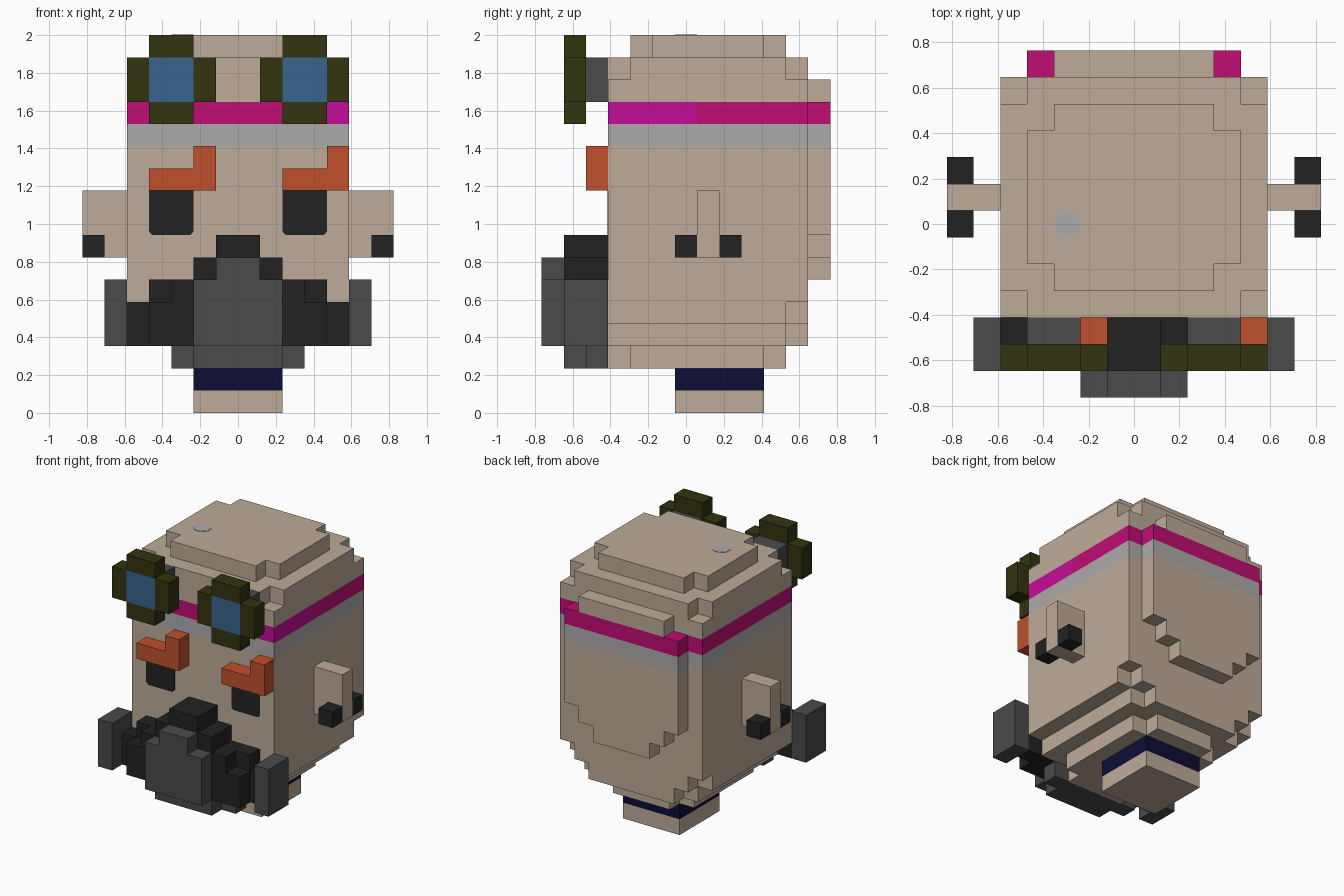
import bpy, bmesh
from mathutils import Vector

cube = bpy.data.objects.get("Cube")
if cube:
    bpy.data.objects.remove(cube, do_unlink=True)

U = 2 / 17          # edge length of one block
MID = 6.5           # block rows from the front edge to the centre
AXES = [Vector(a) for a in ((1, 0, 0), (0, 1, 0), (0, 0, 1))]


def material(name, r, g, b):
    m = bpy.data.materials.new(name)
    m.use_nodes = True
    m.diffuse_color = (r, g, b, 1)
    m.node_tree.nodes["Principled BSDF"].inputs["Base Color"].default_value = (r, g, b, 1)
    return m


SKIN = material("skin", .515, .407, .314)
CLOTH = material("band_grey", .42, .4, .4)
PINK = material("band_magenta", .527, .004, .174)
BRIGHT = material("band_bright_magenta", .552, .004, .314)
BLACK = material("black", .016, .016, .016)
GREY = material("dark_grey", .069, .069, .069)
OLIVE = material("olive", .033, .033, .005)
BLUE = material("lens_blue", .04, .127, .262)
ORANGE = material("orange", .527, .08, .025)
NAVY = material("navy", .004, .004, .04)


def place(p):
    return Vector((p[0] * U, (p[1] - MID) * U, p[2] * U))


def finish(name, bm, mats):
    mesh = bpy.data.meshes.new(name)
    bm.to_mesh(mesh)
    bm.free()
    for m in mats:
        mesh.materials.append(m)
    ob = bpy.data.objects.new(name, mesh)
    bpy.context.collection.objects.link(ob)
    return ob


def blocks(name, boxes, *mats, rule=None):
    """Fuse boxes (x0, x1, y0, y1, z0, z1) in block units into one outer shell."""
    cells = {(x, y, z) for x0, x1, y0, y1, z0, z1 in boxes
             for x in range(x0, x1) for y in range(y0, y1) for z in range(z0, z1)}
    bm = bmesh.new()
    for cell in cells:
        centre = Vector(cell) + Vector((.5, .5, .5))
        for i, axis in enumerate(AXES):
            for side in (-1, 1):
                n = axis * side
                if tuple(int(c) for c in Vector(cell) + n) in cells:
                    continue
                a, b = AXES[(i + 1) % 3] / 2, AXES[(i + 2) % 3] / 2 * side
                mid = centre + n / 2
                f = bm.faces.new([bm.verts.new(place(mid + q))
                                  for q in (-a - b, a - b, a + b, b - a)])
                if rule:
                    f.material_index = rule(centre, n)
    bmesh.ops.remove_doubles(bm, verts=bm.verts, dist=U / 100)
    bmesh.ops.dissolve_limit(bm, angle_limit=.01, verts=bm.verts, edges=bm.edges,
                             delimit={'MATERIAL'})
    return finish(name, bm, mats)


def plate(name, points, normal, mat):
    """Thin painted plate on a surface."""
    bm = bmesh.new()
    f = bm.faces.new([bm.verts.new(place(p)) for p in points])
    top = bmesh.ops.extrude_face_region(bm, geom=[f])["geom"]
    bmesh.ops.translate(bm, vec=Vector(normal) * .003,
                        verts=[v for v in top if isinstance(v, bmesh.types.BMVert)])
    bmesh.ops.recalc_face_normals(bm, faces=bm.faces)
    return finish(name, bm, [mat])


def both(x0, x1, *rest):
    """A box and its mirror image."""
    return [(x0, x1, *rest), (-x1, -x0, *rest)]


# Head with stepped crown and jaw, and a raised panel at the back
def head_colour(c, n):
    if c.z > 13 and c.z < 14:
        if (n.x > 0 and c.y < 7 and c.x > 4) or (n.y < 0 and c.x > 4):
            return 3
        return 2
    return 1 if 12 < c.z < 13 else 0


blocks("head", [
    (-3, 3, 4, 10, 2, 3), (-2, 2, 3, 11, 2, 3),
    (-4, 4, 3, 11, 3, 4), (-3, 3, 11, 12, 3, 4),
    (-5, 5, 3, 11, 4, 5), (-4, 4, 11, 12, 4, 5),
    (-5, 5, 3, 12, 5, 15),
    (-5, 5, 4, 11, 15, 16), (-4, 4, 3, 12, 15, 16),
    (-4, 4, 5, 10, 16, 17), (-3, 3, 4, 11, 16, 17),
    (-4, 4, 12, 13, 8, 14), (-3, 3, 12, 13, 7, 15), (-2, 2, 12, 13, 6, 8),
], SKIN, CLOTH, PINK, BRIGHT, rule=head_colour)

# Neck with collar
blocks("neck", [(-2, 2, 6, 10, 0, 2)], SKIN, NAVY, rule=lambda c, n: int(c.z > 1))

# Ears and earrings
for side, x in (("left", 5), ("right", -7)):
    blocks(side + "_ear", [(x, x + 2, 7, 8, 7, 10)], SKIN)
    tip = 6 if x > 0 else -7
    for where, y in (("front", 6), ("back", 8)):
        blocks(f"{side}_earring_{where}", [(tip, tip + 1, y, y + 1, 7, 8)], BLACK)

# Eyes with clipped lower corners
for side, x in (("left", 2), ("right", -4)):
    plate(side + "_eye", [(x, 3, 10), (x, 3, 8.15), (x + .15, 3, 8), (x + 1.85, 3, 8),
                          (x + 2, 3, 8.15), (x + 2, 3, 10)], (0, -1, 0), BLACK)

# Spot on the crown
plate("crown_spot", [(-2.7, 6, 17), (-2.3, 6, 17), (-2, 6.3, 17), (-2, 6.7, 17),
                     (-2.3, 7, 17), (-2.7, 7, 17), (-3, 6.7, 17), (-3, 6.3, 17)],
      (0, 0, 1), CLOTH)

# Eyebrows and goggles repeat with the same offset
for side, x in (("left", 2), ("right", -4)):
    blocks(side + "_eyebrow", [(x, x + 3, 2, 3, 10, 11), (x + 2, x + 3, 2, 3, 11, 12)], ORANGE)
    blocks(side + "_goggle_frame", [
        (x, x + 2, 1, 2, 16, 17), (x, x + 2, 1, 2, 13, 14),
        (x - 1, x, 1, 2, 14, 16), (x + 2, x + 3, 1, 2, 14, 16)], OLIVE)
    blocks(side + "_goggle_lens", [(x, x + 2, 1, 2, 14, 16)], BLUE)
    blocks(side + "_goggle_mount", [(x, x + 2, 2, 3, 14, 16)], GREY)

# Breathing mask: black body, grey muzzle, chin and side canisters
blocks("mask_body", [(-2, 2, 1, 3, 3, 7), (-1, 1, 1, 3, 7, 8)]
       + both(2, 4, 2, 3, 3, 6) + both(4, 5, 2, 3, 3, 5)
       + both(2, 4, 1, 2, 3, 5) + both(2, 3, 1, 2, 5, 6), BLACK)
blocks("mask_muzzle", [(-2, 2, 0, 1, 3, 6), (-1, 1, 0, 1, 6, 7)], GREY)
blocks("mask_chin", [(-3, 3, 2, 3, 2, 3), (-2, 2, 1, 3, 2, 3)], GREY)
for side, x in (("left", 5), ("right", -6)):
    blocks(side + "_canister", [(x, x + 1, 1, 3, 3, 6)], GREY)
